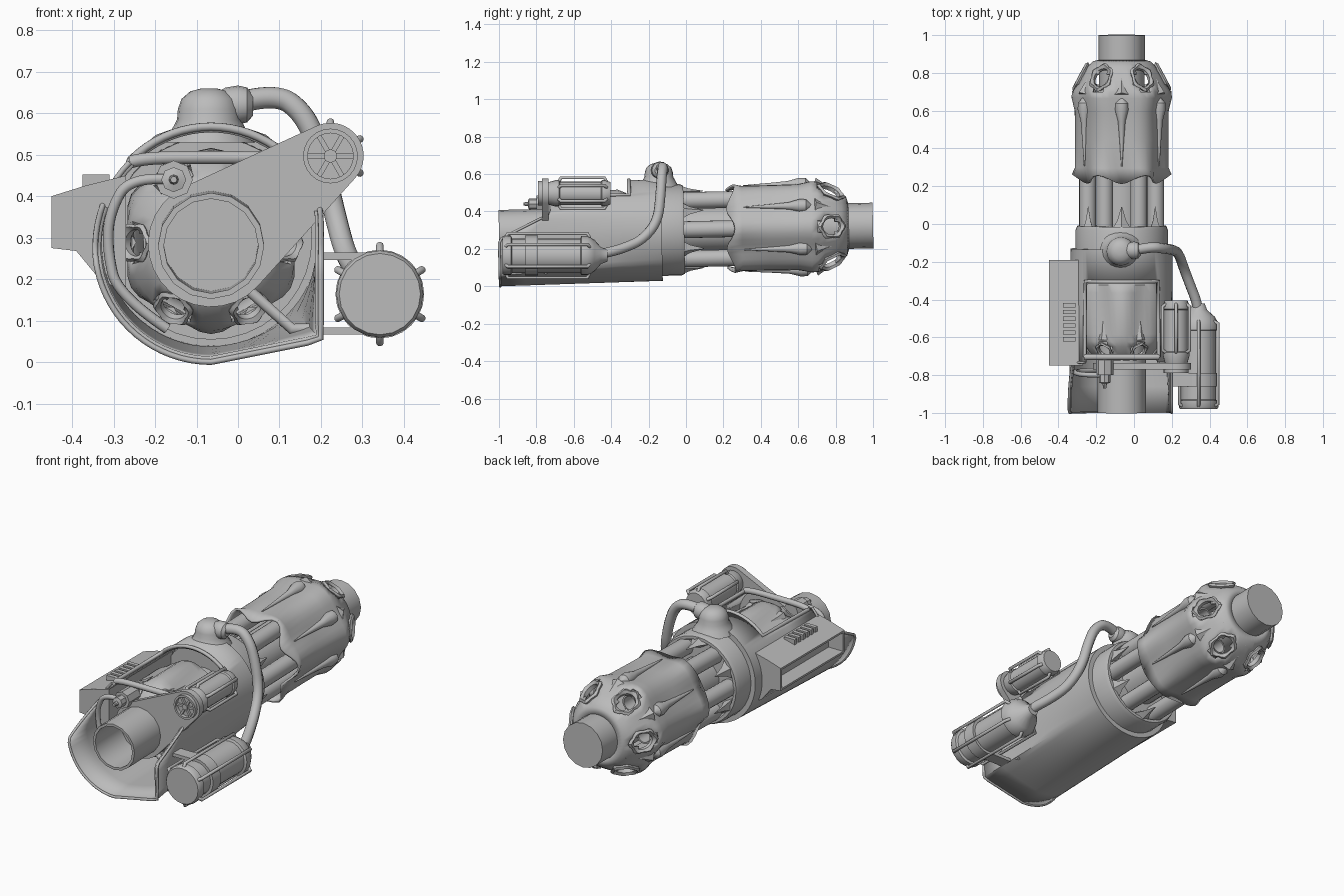
import bpy, bmesh, math
from mathutils import Matrix, Vector

if "Cube" in bpy.data.objects:
    bpy.data.objects.remove(bpy.data.objects["Cube"])

metal = bpy.data.materials.new("grey_metal")
metal.use_nodes = True
metal.diffuse_color = (0.5, 0.5, 0.5, 1)
metal.node_tree.nodes["Principled BSDF"].inputs["Base Color"].default_value = (0.5, 0.5, 0.5, 1)

T, R, rad = Matrix.Translation, Matrix.Rotation, math.radians
AXIS = T((-0.065, 0, 0.3025)) @ R(0.0225, 4, 'X')   # slightly tilted main axis
BARRELS = [rad(60 * i) for i in range(6)]
GAPS = [a + rad(30) for a in BARRELS]
parts = []


def polar(a, r, y=0):
    return AXIS @ R(-a, 4, 'Y') @ T((r, y, 0))


def finish(name, bm, M=Matrix(), thick=0):
    bmesh.ops.remove_doubles(bm, verts=bm.verts, dist=1e-5)
    bmesh.ops.recalc_face_normals(bm, faces=bm.faces)
    bm.transform(M)
    me = bpy.data.meshes.new(name)
    bm.to_mesh(me)
    bm.free()
    ob = bpy.data.objects.new(name, me)
    bpy.context.collection.objects.link(ob)
    me.materials.append(metal)
    if thick:
        m = ob.modifiers.new("wall", 'SOLIDIFY')
        m.thickness, m.offset = thick, -1
    parts.append(ob)
    return ob


def lathe(name, rings, M=AXIS, n=24, cap=True, thick=0, ports=None):
    """Turn rings (y, radius, lobe, edge wave) round the y axis; ports cuts six openings."""
    bm = bmesh.new()
    rows = []
    for y, r, lobe, wave in [tuple(g) + (0,) * (4 - len(g)) for g in rings]:
        row = []
        for i in range(n):
            a = math.tau * i / n
            c = math.cos(6 * a)
            row.append(bm.verts.new(((r + lobe * c) * math.cos(a), y + wave * c,
                                     (r + lobe * c) * math.sin(a))))
        rows.append(row)
    for k in range(len(rows) - 1):
        width = ports.get(k, 0) if ports else 0
        for i in range(n):
            off = ((i + 0.5) * 360 / n + 30) % 60 - 30
            if abs(off) > width:
                j = (i + 1) % n
                bm.faces.new((rows[k][i], rows[k][j], rows[k + 1][j], rows[k + 1][i]))
    if cap:
        bm.faces.new(rows[0])
        bm.faces.new(rows[-1])
    return finish(name, bm, M, thick)


def prism(name, pts, y0, y1, M=Matrix()):
    bm = bmesh.new()
    f = bm.faces.new([bm.verts.new((x, y0, z)) for x, z in pts])
    g = bmesh.ops.extrude_face_region(bm, geom=[f])["geom"]
    bmesh.ops.translate(bm, vec=(0, y1 - y0, 0), verts=[v for v in g if isinstance(v, bmesh.types.BMVert)])
    return finish(name, bm, M)


def box(name, x0, x1, y0, y1, z0, z1, M=Matrix()):
    return prism(name, [(x0, z0), (x1, z0), (x1, z1), (x0, z1)], y0, y1, M)


def pipe(name, pts, r, spline='POLY'):
    cu = bpy.data.curves.new(name, 'CURVE')
    cu.dimensions, cu.bevel_depth, cu.bevel_resolution, cu.use_fill_caps = '3D', r, 3, True
    s = cu.splines.new(spline)
    s.points.add(len(pts) - 1)
    for p, co in zip(s.points, pts):
        p.co = (*co, 1)
    if spline == 'NURBS':
        s.use_endpoint_u, s.order_u = True, 3
    cu.materials.append(metal)
    bpy.context.collection.objects.link(bpy.data.objects.new(name, cu))


def spike(name, a, r, y, length, w, lean=0):
    lathe(name, [(0, w), (length * 0.4, w * 0.45), (length, 0.002)],
          polar(a, r, y) @ R(rad(lean), 4, 'Z') @ Matrix.Diagonal((0.6, 1, 1, 1)), n=4)


def port_rim(name, a, r, y, lean, size):
    lathe(name, [(-0.02, 0.046), (-0.01, 0.058, 0.004), (0.006, 0.066, 0.006), (0.016, 0.056, 0.004),
                 (0.004, 0.044), (-0.02, 0.046)],
          polar(a, r, y) @ R(rad(lean), 4, 'Z') @ Matrix.Diagonal((1.2 * size, size, size, 1)), n=24, cap=False)


# outer cowl: squared lower corner at the front, rounding off to the rear, open top window
def cowl_point(a, y):
    c, s = math.cos(a), math.sin(a)
    t = (y + 1) / 0.87
    r = 0.28
    if c > 0.01:
        r = min(0.265 / c, 0.28 / (0.2 * c - s) if s < 0 else 0.28)
    r = (r + (0.28 - r) * t) * (1 - 0.035 * t)
    return Vector((r * c, y, r * s))


def front_y(a):
    h = cowl_point(a, -1).z
    return -1 + 0.27 * min(max((h + 0.03) / 0.13, 0), 1)


bm = bmesh.new()
cols = []
for i in range(72):
    a = rad(5 * i)
    f = front_y(a)
    cols.append([bm.verts.new(cowl_point(a, y)) for y in (f, (f - 0.73) / 2, -0.73, -0.5, -0.3, -0.13)])
for i in range(72):
    A, B = cols[i], cols[(i + 1) % 72]
    for k in range(5):
        if not (k in (2, 3) and 45 < 5 * i + 2.5 < 135):
            bm.faces.new((A[k], B[k], B[k + 1], A[k + 1]))
bm.faces.new([c[-1] for c in cols])
finish("cowl", bm, AXIS, thick=0.014)
pipe("cowl_rim", [AXIS @ cowl_point(rad(a), front_y(rad(a))) for a in range(135, 406, 5)], 0.007)

# raised border round the top window
bar = []
for a in range(45, 136, 5):
    p = cowl_point(rad(a), -0.7)
    bar.append(AXIS @ Vector((p.x, p.y, p.z - 0.07 * math.sin(rad(2 * (a - 45))))))
pipe("window_front_bar", bar, 0.016)
pipe("window_border", [AXIS @ cowl_point(rad(45), y) for y in (-0.7, -0.5, -0.3)]
     + [AXIS @ cowl_point(rad(a), -0.3) for a in range(50, 131, 5)]
     + [AXIS @ cowl_point(rad(135), y) for y in (-0.3, -0.5, -0.7)], 0.01)

# core, front tube, rear tube, flange
lathe("front_tube", [(-0.5, 0.114), (-1, 0.114), (-1, 0.128), (-0.4, 0.128)], n=16)
lathe("core", [(-0.42, 0.12), (0.85, 0.12)])
lathe("rear_tube", [(0.8, 0.122), (1.0, 0.122)], n=16)
lathe("flange", [(-0.2, 0.244), (-0.03, 0.244), (-0.01, 0.236), (-0.01, 0.22), (-0.03, 0.21), (-0.03, 0.1)], n=36)

# inner drum seen through the window
lathe("inner_drum", [(-0.72, 0.125), (-0.70, 0.155), (-0.68, 0.175), (-0.645, 0.2), (-0.62, 0.208, -0.005),
                     (-0.58, 0.208, -0.014), (-0.36, 0.208, -0.014), (-0.32, 0.2, -0.005), (-0.29, 0.17)],
      n=48, cap=False, thick=0.01, ports={1: 8, 2: 15, 3: 8})

# barrels, port rims, spikes and ribs round the axis
for a in BARRELS:
    lathe("barrel", [(-0.1, 0.045), (0.72, 0.045), (0.72, 0.036), (-0.1, 0.036)], polar(a, 0.18), n=20)
    spike("drum_spike", a, 0.198, -0.61, 0.1, 0.03)
    port_rim("drum_port_rim", a, 0.18, -0.668, 230, 0.72)
    port_rim("muzzle_port_rim", a, 0.213, 0.778, -62, 1)
for a in GAPS:
    spike("flange_spike", a, 0.205, -0.03, 0.125, 0.055)
    spike("muzzle_prong", a, 0.236, 0.69, 0.16, 0.045, 22)
    lathe("muzzle_teardrop", [(0.31, 0.003), (0.45, 0.012), (0.55, 0.02), (0.61, 0.036), (0.645, 0.034), (0.675, 0.006)],
          polar(a, 0.228), n=12)

# muzzle: lobed casing with a wavy edge and six ports
lathe("muzzle", [(0.24, 0.238, 0.026, 0.024), (0.30, 0.236, 0.011), (0.45, 0.236, 0.011), (0.6, 0.238, 0.011),
                 (0.67, 0.252, 0.014), (0.705, 0.25, 0.012), (0.74, 0.236, 0.01), (0.8, 0.206, 0.005),
                 (0.835, 0.18), (0.86, 0.155), (0.87, 0.122)],
      n=48, cap=False, thick=0.012, ports={5: 8, 6: 15, 7: 8})


# caged canisters
def canister(name, x, z, r, rings, y0, y1):
    lathe(name, rings, T((x, 0, z)), n=20)
    for a in GAPS:
        c, s = math.cos(a), math.sin(a)
        pts = [(r * 0.9, y0), (r + 0.013, y0 + 0.012), (r + 0.013, y1 - 0.012), (r * 0.9, y1)]
        pipe(name + "_rod", [(x + q * c, y, z + q * s) for q, y in pts], 0.009)


canister("large_canister", 0.342, 0.164, 0.105,
         [(-0.98, 0.098), (-0.97, 0.105), (-0.935, 0.105), (-0.93, 0.092), (-0.565, 0.092), (-0.56, 0.105),
          (-0.525, 0.105), (-0.49, 0.085), (-0.455, 0.045), (-0.42, 0.032)], -0.965, -0.515)
canister("small_canister", 0.223, 0.497, 0.07,
         [(-0.735, 0.06), (-0.7, 0.07), (-0.68, 0.07), (-0.675, 0.063), (-0.455, 0.063), (-0.45, 0.07),
          (-0.43, 0.07), (-0.405, 0.06)], -0.68, -0.425)
lathe("large_canister_band", [(-0.86, 0.107), (-0.79, 0.107)], T((0.342, 0, 0.164)))
for z in (0.075, 0.255):
    box("canister_strut", 0.19, 0.32, -0.86, -0.79, z - 0.009, z + 0.009)

# drive plate joining the tube and the small wheel
tx, tz, wx, wz, tr, wr = -0.065, 0.285, 0.223, 0.497, 0.152, 0.08
d = math.atan2(wz - tz, wx - tx)
al = math.acos((tr - wr) / math.hypot(wx - tx, wz - tz))
outline = []
for x, z, r, a0, a1 in ((wx, wz, wr, d - al, d + al), (tx, tz, tr, d + al, d - al + math.tau)):
    for i in range(17):
        a = a0 + (a1 - a0) * i / 16
        outline.append((x + r * math.cos(a), z + r * math.sin(a)))
prism("drive_plate", outline, -0.77, -0.735)
W = T((wx, 0, wz))
lathe("wheel_rim", [(-0.77, 0.066), (-0.79, 0.066), (-0.79, 0.055), (-0.77, 0.055)], W, cap=False)
lathe("wheel_hub", [(-0.788, 0.016), (-0.76, 0.016)], W, n=12)
for a in BARRELS:
    box("wheel_spoke", 0, 0.06, -0.782, -0.76, -0.006, 0.006, W @ R(a, 4, 'Y'))

# front fitting with its thin pipe and a brace
lathe("front_fitting", [(-0.87, 0.008), (-0.845, 0.012), (-0.84, 0.03), (-0.8, 0.03), (-0.8, 0.046), (-0.7, 0.046)],
      T((-0.155, 0, 0.44)), n=8)
pipe("front_pipe", [(-0.155, -0.8, 0.44), (-0.26, -0.8, 0.45), (-0.31, -0.79, 0.36), (-0.315, -0.78, 0.27),
                    (-0.29, -0.78, 0.16), (-0.17, -0.77, 0.08)], 0.013, 'NURBS')
pipe("side_brace", [(0.03, -0.75, 0.17), (0.13, -0.75, 0.08), (0.18, -0.75, 0.08)], 0.014)

# top elbow and feed hose
lathe("hose_elbow", [(-0.01, 0.11), (0.02, 0.09), (0.045, 0.077), (0.07, 0.075), (0.095, 0.066), (0.113, 0.045), (0.12, 0.018)],
      T((-0.07, -0.145, 0.54)) @ R(rad(90), 4, 'X'), n=20)
lathe("hose_collar", [(-0.05, 0.03), (-0.03, 0.042), (0, 0.047), (0.022, 0.042), (0.036, 0.026)],
      T((0, -0.14, 0.62)) @ R(rad(-90), 4, 'Z'), n=16)
pipe("feed_hose", [(0.0, -0.14, 0.625), (0.09, -0.12, 0.65), (0.16, -0.13, 0.6), (0.2, -0.135, 0.5),
                   (0.235, -0.15, 0.35), (0.262, -0.23, 0.25), (0.30, -0.33, 0.205), (0.335, -0.42, 0.18),
                   (0.342, -0.48, 0.168)], 0.027, 'NURBS')

# side intake with a recessed mouth, and vent slats on top
intake = prism("side_intake", [(-0.45, 0.40), (-0.37, 0.425), (-0.27, 0.45), (-0.27, 0.17), (-0.33, 0.195),
                               (-0.39, 0.268), (-0.45, 0.275)], -0.75, -0.19)
bm = bmesh.new()
bm.from_mesh(intake.data)
mouth = [f for f in bm.faces if f.calc_center_median().x < -0.449]
bmesh.ops.inset_region(bm, faces=mouth, thickness=0.015)
g = bmesh.ops.extrude_face_region(bm, geom=mouth)["geom"]
bmesh.ops.translate(bm, vec=(0.09, 0, 0), verts=[v for v in g if isinstance(v, bmesh.types.BMVert)])
bmesh.ops.delete(bm, geom=mouth, context='FACES')
bm.to_mesh(intake.data)
bm.free()
for i in range(6):
    y = -0.61 + i * 0.036
    box("vent_slat", -0.375, -0.31, y - 0.011, y + 0.011, 0.41, 0.452)

# smooth shading with sharp edges kept
bpy.ops.object.select_all(action='DESELECT')
for ob in parts:
    ob.select_set(True)
bpy.context.view_layer.objects.active = parts[0]
bpy.ops.object.shade_smooth_by_angle(angle=rad(35))
